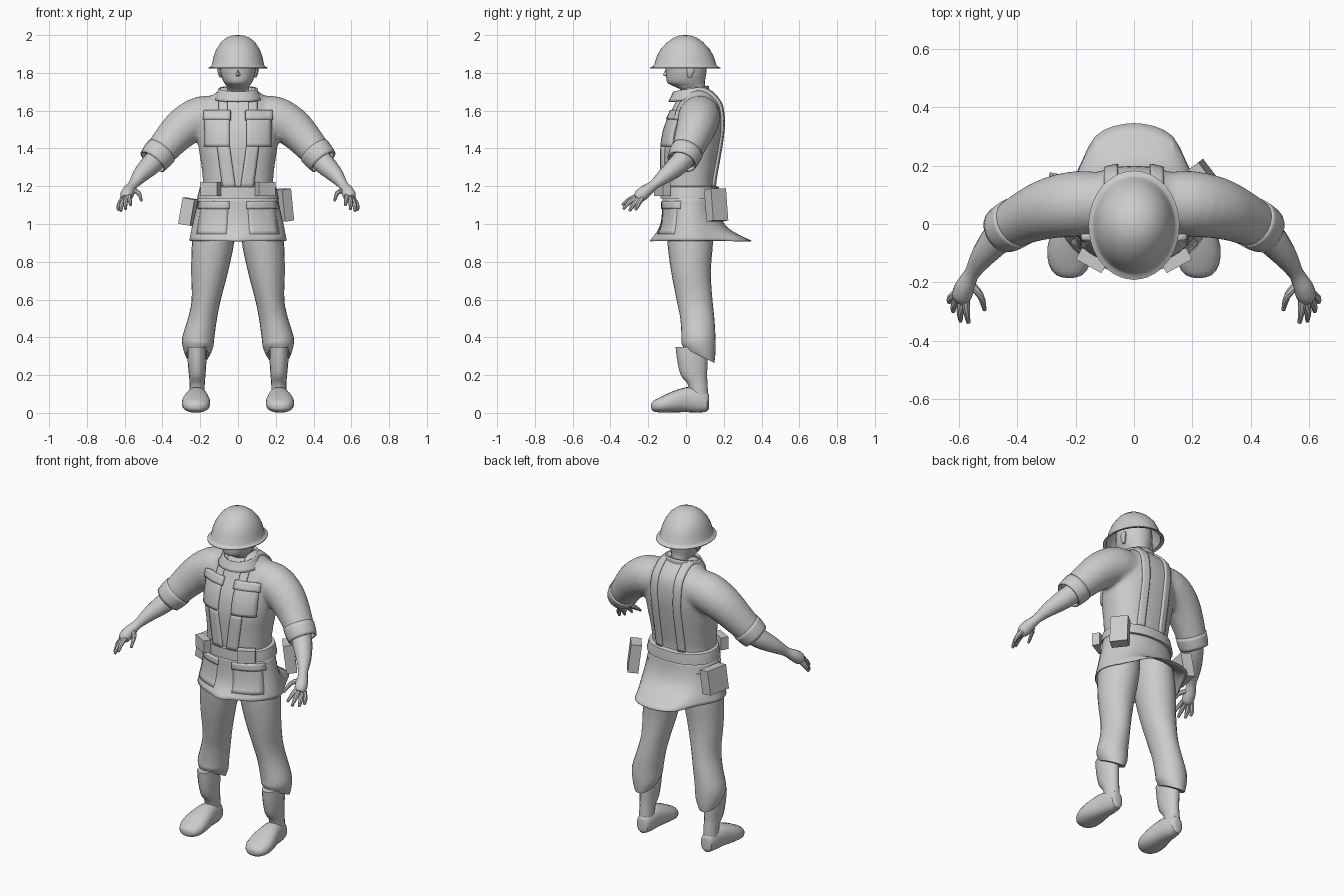
import bpy, bmesh, math
from mathutils import Vector, Matrix
from mathutils.bvhtree import BVHTree

if "Cube" in bpy.data.objects:
    bpy.data.objects.remove(bpy.data.objects["Cube"])

grey = bpy.data.materials.new("uniform_grey")
grey.diffuse_color = (0.6, 0.6, 0.6, 1)
grey.use_nodes = True
grey.node_tree.nodes["Principled BSDF"].inputs["Base Color"].default_value = grey.diffuse_color


def make(name, verts, faces):
    me = bpy.data.meshes.new(name)
    bm = bmesh.new()
    vs = [bm.verts.new(v) for v in verts]
    for f in faces:
        bm.faces.new([vs[i] for i in f])
    bmesh.ops.recalc_face_normals(bm, faces=bm.faces)
    bm.to_mesh(me)
    bm.free()
    me.materials.append(grey)
    ob = bpy.data.objects.new(name, me)
    bpy.context.collection.objects.link(ob)
    return ob


def refine(rows, n):
    """Catmull-Rom interpolation of rows of numbers."""
    out = []
    for i in range(len(rows) - 1):
        a, b, c, d = (rows[max(0, min(len(rows) - 1, i + k))] for k in (-1, 0, 1, 2))
        for j in range(n):
            t = j / n
            out.append([0.5 * (2 * q + (r - p) * t + (2 * p - 5 * q + 4 * r - s) * t * t
                               + (3 * q - p - 3 * r + s) * t ** 3) for p, q, r, s in zip(a, b, c, d)])
    return out + [list(rows[-1])]


def skin(name, rings, caps=True, closed=True):
    n = len(rings[0])
    verts = [v for r in rings for v in r]
    faces = [(i * n + j, i * n + (j + 1) % n, (i + 1) * n + (j + 1) % n, (i + 1) * n + j)
             for i in range(len(rings) - 1) for j in range(n if closed else n - 1)]
    if caps:
        faces += [tuple(range(n)), tuple(range(len(verts) - n, len(verts)))]
    return make(name, verts, faces)


def loft(name, rows, n=24, power=2.0, sub=3, caps=True, axis='Z'):
    """Rows: height, centre x, centre y, radius x, radius y, tilt."""
    rings = []
    for h, cx, cy, rx, ry, tilt in refine([(*r, 0)[:6] for r in rows], sub):
        ring = []
        for k in range(n):
            c, s = math.cos(k * math.tau / n), math.sin(k * math.tau / n)
            x = rx * math.copysign(abs(c) ** (2 / power), c)
            y = ry * math.copysign(abs(s) ** (2 / power), s)
            p = (cx + x, cy + y, h + tilt * y)
            ring.append(p if axis == 'Z' else (p[0], p[2], p[1]))
        rings.append(ring)
    return skin(name, rings, caps)


def tube(name, rows, n=16, sub=3, caps=True):
    """Rows: x, y, z, radius."""
    rows = refine(rows, sub)
    pts = [Vector(r[:3]) for r in rows]
    rings = []
    for i, p in enumerate(pts):
        t = (pts[min(i + 1, len(pts) - 1)] - pts[max(i - 1, 0)]).normalized()
        u = t.cross(Vector((0, 1, 0.3))).normalized()
        w = t.cross(u)
        rings.append([p + rows[i][3] * (u * math.cos(a) + w * math.sin(a))
                      for a in (k * math.tau / n for k in range(n))])
    return skin(name, rings, caps)


def box(name, loc, size, rot):
    m = Matrix.Rotation(rot[2], 3, 'Z') @ Matrix.Rotation(rot[1], 3, 'Y')
    vs = [Vector(loc) + m @ Vector((x * size[0] / 2, y * size[1] / 2, z * size[2] / 2))
          for z in (-1, 1) for x, y in ((-1, -1), (1, -1), (1, 1), (-1, 1))]
    return make(name, vs, [(0, 1, 2, 3), (4, 5, 6, 7)] + [(i, (i + 1) % 4, (i + 1) % 4 + 4, i + 4) for i in range(4)])


def surface(ob):
    return BVHTree.FromObject(ob, bpy.context.evaluated_depsgraph_get())


def wrap(name, tree, rows, thick=0.014, s=1, cols=5, sub=3):
    """Cloth plate thrown onto a surface; rows: x0, x1, y, z, ray dy, ray dz."""
    rings = []
    for x0, x1, y, z, dy, dz in refine(rows, sub):
        d = Vector((0, dy, dz)).normalized()
        ring = []
        for k in range(cols):
            o = Vector((s * (x0 + (x1 - x0) * k / (cols - 1)), y, z))
            hit = tree.ray_cast(o, d)[0]
            ring.append((hit or o + d * 0.1) + d * 0.003)
        rings.append(ring)
    ob = skin(name, rings, False, False)
    m = ob.modifiers.new("thickness", 'SOLIDIFY')
    m.thickness, m.offset = thick, 0
    return ob


# Shirt: torso and sleeves fused into one skin
parts = [loft("shirt", [(1.10, 0, .022, .185, .14), (1.2, 0, .014, .185, .138), (1.3, 0, .02, .193, .147),
                        (1.4, 0, .028, .208, .156), (1.5, 0, .043, .213, .155), (1.58, 0, .06, .2, .138),
                        (1.64, 0, .067, .175, .117), (1.69, 0, .06, .125, .085), (1.715, 0, .055, .085, .06)],
              32, 2.3)]
for s in (1, -1):
    parts.append(tube("sleeve", [(s * .08, .075, 1.575, .1), (s * .19, .07, 1.565, .113), (s * .285, .055, 1.515, .106),
                                 (s * .365, .025, 1.435, .092), (s * .44, -.015, 1.345, .078)], 20))
bm = bmesh.new()
for p in parts:
    bm.from_mesh(p.data)
bm.to_mesh(parts[0].data)
bm.free()
for p in parts[1:]:
    bpy.data.objects.remove(p)
shirt = parts[0]
m = shirt.modifiers.new("fuse", 'REMESH')
m.mode, m.voxel_size, m.use_smooth_shade = 'VOXEL', 0.013, True
m = shirt.modifiers.new("soften", 'SMOOTH')
m.iterations = 6
bpy.context.view_layer.update()
chest = surface(shirt)

# Skirt of the jacket: flared at the back, pointed at the front
hem = [(0, -.205), (.06, -.165), (.14, -.14), (.215, -.09), (.255, -.02), (.265, .06), (.215, .14),
       (.175, .22), (.14, .31), (.07, .338), (0, .35)]
rings = []
for z, rx, ry, w in ((1.145, .215, .148, 0), (1.09, .222, .146, .03), (1.03, .235, .142, .12), (.98, .245, .14, .3),
                     (.945, .25, .14, .62), (.912, .26, .14, 1)):
    half = []
    for i, (hx, hy) in enumerate(hem):
        a = i * math.pi / 10
        half.append(((1 - w) * rx * math.sin(a) + w * hx, (1 - w) * (.02 - ry * math.cos(a)) + w * hy, z))
    rings.append(half + [(-x, y, z) for x, y, z in half[-2:0:-1]])
skirt = skin("jacket_skirt", rings, False)
m = skirt.modifiers.new("round", 'SUBSURF')
m.levels = m.render_levels = 1
m = skirt.modifiers.new("thickness", 'SOLIDIFY')
m.thickness = 0.006
bpy.context.view_layer.update()
skirt_tree = surface(skirt)

# Belt and collar
loft("belt", [(1.135, 0, .022, .216, .158), (1.14, 0, .022, .216, .158), (1.195, 0, .02, .202, .155),
              (1.2, 0, .02, .19, .145)], 32, 2.2, 1)
m = loft("collar", [(1.655, 0, .02, .118, .105, .1), (1.69, 0, .022, .102, .09, .15), (1.715, 0, .026, .093, .086, .2)],
         20, 2, 2, False).modifiers.new("thickness", 'SOLIDIFY')
m.thickness = 0.01

# Head, nose, mouth and helmet
loft("head", [(1.62, 0, .05, .065, .055), (1.70, 0, .045, .06, .06), (1.725, 0, .015, .058, .09, -.1),
              (1.75, 0, 0, .075, .1), (1.79, 0, 0, .09, .106), (1.84, 0, 0, .096, .11),
              (1.9, 0, 0, .085, .1), (1.94, 0, 0, .04, .05)], 24)
make("nose", [(0, -.1, 1.835), (.02, -.095, 1.785), (-.02, -.095, 1.785), (0, -.124, 1.788), (0, -.09, 1.775)],
     [(0, 1, 3), (0, 3, 2), (1, 4, 3), (3, 4, 2), (0, 2, 4, 1)])
loft("lips", [(1.75, 0, -.07, .012, .024), (1.757, 0, -.07, .026, .032), (1.765, 0, -.07, .02, .034),
              (1.772, 0, -.07, .01, .028)], 12, 2, 1)
dome = [(.03, .03, 1.998), (.06, .06, 1.987), (.09, .095, 1.963), (.115, .13, 1.925), (.13, .152, 1.885),
        (.138, .164, 1.845), (.143, .17, 1.835), (.156, .187, 1.828), (.156, .187, 1.824), (.138, .165, 1.83),
        (.128, .152, 1.875), (.1, .115, 1.935), (.05, .06, 1.97)]
loft("helmet", [(z, 0, -.004, rx, ry) for rx, ry, z in [(.002, .002, 2.0)] + dome], 40, 2, 1)

for s in (1, -1):
    side = "left" if s > 0 else "right"
    loft(side + "_ear", [(1.775, s * .09, .02, .006, .01), (1.79, s * .094, .022, .01, .016),
                         (1.82, s * .098, .026, .012, .022), (1.84, s * .096, .026, .006, .014)], 10, 2, 2)
    # Rolled cuff, forearm and hand
    m = tube(side + "_cuff", [(s * .405, .005, 1.387, .088), (s * .43, -.01, 1.357, .086), (s * .452, -.022, 1.33, .08)],
             20, 2, False).modifiers.new("thickness", 'SOLIDIFY')
    m.thickness = 0.008
    tube(side + "_forearm", [(s * .41, .01, 1.37, .055), (s * .46, -.04, 1.315, .056), (s * .515, -.105, 1.26, .043),
                             (s * .55, -.16, 1.215, .028), (s * .565, -.185, 1.195, .028), (s * .58, -.215, 1.172, .034),
                             (s * .591, -.245, 1.148, .034), (s * .597, -.262, 1.135, .022)], 14)
    tips = [((.577, -.255, 1.15), (.574, -.3, 1.13), (.568, -.338, 1.1)),
            ((.59, -.258, 1.14), (.596, -.3, 1.115), (.595, -.333, 1.078)),
            ((.603, -.25, 1.135), (.617, -.28, 1.1), (.62, -.3, 1.068)),
            ((.61, -.235, 1.135), (.63, -.255, 1.1), (.634, -.268, 1.073)),
            ((.565, -.2, 1.18), (.527, -.245, 1.165), (.512, -.295, 1.125))]
    for i, pts in enumerate(tips):
        tube(f"{side}_finger_{i}", [(s * x, y, z, r) for (x, y, z), r in zip(pts, (.0145, .0125, .007))], 8)

    # Trouser leg, shin and shoe
    loft(side + "_trouser_leg", [(1.08, s * .115, .02, .1, .12), (.92, s * .13, .022, .112, .122),
                                 (.75, s * .15, .026, .098, .105), (.6, s * .168, .045, .077, .095),
                                 (.5, s * .188, .06, .077, .09), (.4, s * .21, .066, .085, .09),
                                 (.345, s * .212, .066, .08, .09, -.3), (.305, s * .215, .068, .062, .082, -.5)], 24)
    loft(side + "_gaiter", [(.35, s * .217, .025, .05, .08), (.28, s * .217, .033, .05, .08),
                            (.2, s * .216, .042, .044, .07), (.15, s * .216, .062, .04, .052),
                            (.08, s * .216, .07, .04, .048)], 16)
    loft(side + "_shoe", [(.122, s * .215, .06, .012, .03), (.112, s * .215, .06, .036, .052),
                          (.06, s * .215, .066, .048, .064), (0, s * .218, .07, .058, .066),
                          (-.08, s * .222, .056, .075, .054), (-.14, s * .222, .042, .07, .04),
                          (-.175, s * .222, .036, .045, .026), (-.185, s * .222, .035, .012, .01)],
         20, 2.3, 2, True, 'Y')

    # Webbing: strap over the shoulder and down the back, front strap
    fan = [(.055, .1, .05, 1.52, -math.cos(a), math.sin(a)) for a in (math.radians(d) for d in range(15, 166, 15))]
    back = [(.052, .095, .0, z, 1, 0) for z in (1.46, 1.38, 1.28, 1.2)]
    wrap(side + "_shoulder_strap", chest, fan + back, .016, s)
    wrap(side + "_front_strap", chest, [(.045, .11, 0, 1.42, -1, 0), (.028, .095, 0, 1.3, -1, 0),
                                        (.012, .08, 0, 1.19, -1, 0)], .016, s)
    # Chest pocket and flap, skirt pocket and flap
    wrap(side + "_chest_pocket", chest, [(.045, .175, 0, 1.56, -1, 0), (.045, .175, 0, 1.41, -1, 0)], .018, s, 7, 6)
    wrap(side + "_chest_flap", chest, [(.038, .182, 0, 1.598, -1, 0), (.038, .182, 0, 1.55, -1, 0)], .03, s, 7)
    wrap(side + "_skirt_pocket", skirt_tree, [(.05, .19, .02, 1.11, -1, 0), (.06, .215, .02, .945, -1, 0)], .014, s, 7, 6)
    wrap(side + "_skirt_flap", skirt_tree, [(.045, .2, .02, 1.12, -1, 0), (.045, .205, .02, 1.08, -1, 0)], .026, s, 7)
    # Front ammunition pouch
    box(side + "_belt_pouch", (s * .145, -.125, 1.185), (.1, .045, .075), (0, 0, s * .5))

# Hip packs
box("left_hip_pack", (.235, .16, 1.1), (.06, .1, .17), (0, -.12, .65))
box("right_hip_pack", (-.26, .1, 1.065), (.065, .14, .14), (0, .17, -.2))

bpy.ops.object.select_all(action='SELECT')
bpy.context.view_layer.objects.active = shirt
bpy.ops.object.shade_smooth_by_angle(angle=math.radians(40))
